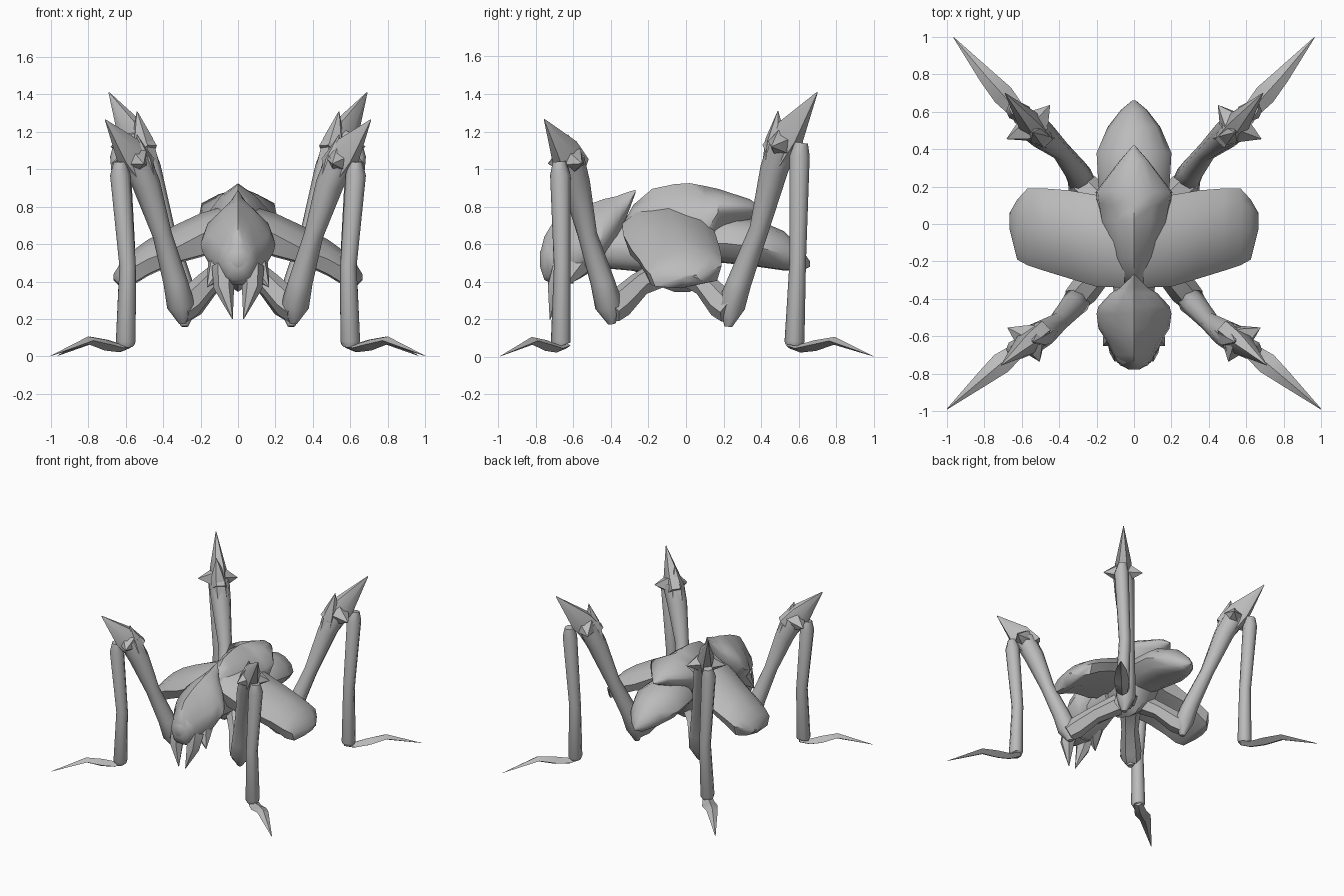
import bpy, math
from mathutils import Vector

if "Cube" in bpy.data.objects:
    bpy.data.objects.remove(bpy.data.objects["Cube"])

GREY = bpy.data.materials.new("shell grey")
GREY.diffuse_color = (0.5, 0.5, 0.5, 1)
GREY.use_nodes = True
GREY.node_tree.nodes["Principled BSDF"].inputs["Base Color"].default_value = GREY.diffuse_color


def make(name, rings, angle=50):
    """Skin a list of equal-length point rings and close both ends."""
    n = len(rings[0])
    verts = [tuple(p) for r in rings for p in r]
    faces = []
    for i in range(len(rings) - 1):
        for j in range(n):
            k = (j + 1) % n
            faces.append((i * n + j, i * n + k, (i + 1) * n + k, (i + 1) * n + j))
    faces.append(tuple(reversed(range(n))))
    faces.append(tuple(range((len(rings) - 1) * n, len(rings) * n)))
    me = bpy.data.meshes.new(name)
    me.from_pydata(verts, [], faces)
    ob = bpy.data.objects.new(name, me)
    bpy.context.collection.objects.link(ob)
    me.materials.append(GREY)
    bpy.context.view_layer.objects.active = ob
    ob.select_set(True)
    bpy.ops.object.mode_set(mode='EDIT')
    bpy.ops.mesh.select_all(action='SELECT')
    bpy.ops.mesh.normals_make_consistent(inside=False)
    bpy.ops.object.mode_set(mode='OBJECT')
    bpy.ops.object.shade_smooth_by_angle(angle=math.radians(angle))
    ob.select_set(False)
    return ob


def tube(name, pts, radii, sides=6, flat=1.0, mirror=1, angle=50):
    """Tapered limb through pts; flat scales its thickness across the sideways axis."""
    pts = [Vector((p[0] * mirror, p[1], p[2])) for p in pts]
    out = Vector((pts[-1].x, pts[-1].y, 0)).normalized()
    side = out.cross(Vector((0, 0, 1)))
    rings = []
    for i, p in enumerate(pts):
        t = (pts[min(i + 1, len(pts) - 1)] - pts[max(i - 1, 0)]).normalized()
        s = (side - t * side.dot(t)).normalized()
        u = t.cross(s)
        rings.append([p + (s * math.cos(a) + u * math.sin(a) * flat) * radii[i]
                      for a in (2 * math.pi * j / sides for j in range(sides))])
    return make(name, rings, angle)


def body(name, sections, profile, angle=50):
    """Loft along y; sections are (y, half width, bottom, top), profile is half an outline."""
    full = profile + [(-x, h) for x, h in reversed(profile[1:-1])]
    return make(name, [[(x * w, y, b + h * (t - b)) for x, h in full]
                       for y, w, b, t in sections], angle)


RIDGED = [(0, 1), (.5, .89), (.95, .70), (1, .5), (.6, .12), (0, 0)]
ROUND = [(0, 1), (.45, .92), (.85, .7), (1, .42), (.75, .15), (.4, .02), (0, 0)]
HOOD = [(0, 1), (.4, .85), (.85, .60), (1, .36), (.7, .1), (.35, .01), (0, 0)]

# Thorax, abdomen, head and neck
body("thorax", [(-.34, .05, .56, .70), (-.28, .08, .46, .81), (-.18, .115, .39, .895),
                (-.06, .16, .345, .92), (.02, .18, .345, .925), (.10, .195, .40, .91),
                (.17, .205, .64, .895), (.34, .075, .73, .84), (.42, .005, .77, .78)], RIDGED)
body("abdomen", [(.08, .15, .5, .72), (.2, .19, .5, .75), (.38, .2, .48, .73),
                 (.52, .14, .46, .67), (.61, .07, .455, .58), (.66, .01, .48, .51)], ROUND)
body("head", [(-.27, .005, .87, .89), (-.34, .075, .68, .867), (-.37, .125, .62, .855),
              (-.44, .19, .52, .84), (-.48, .2, .47, .825), (-.56, .19, .42, .80),
              (-.62, .15, .39, .775), (-.70, .11, .38, .73), (-.755, .075, .41, .64),
              (-.775, .03, .47, .56)], HOOD)
body("neck", [(-.52, .1, .48, .68), (-.2, .12, .45, .72)], ROUND)

# Rounded face plate
body("face", [(-.60, .125, .39, .66), (-.68, .118, .395, .655),
              (-.74, .09, .42, .63), (-.778, .03, .48, .56)], ROUND, 60)

# Wing covers: (x, front y, back y, front z, back z, crown z, underside z)
WING = [(.05, -.34, .15, .71, .69, .81, .58), (.2, -.335, .155, .65, .66, .765, .53),
        (.35, -.29, .18, .57, .58, .695, .49), (.48, -.25, .19, .52, .53, .625, .43),
        (.57, -.22, .19, .47, .485, .56, .375), (.625, -.19, .13, .44, .46, .505, .365),
        (.665, -.03, .06, .42, .42, .44, .405)]
for m, label in ((1, "right"), (-1, "left")):
    rings = []
    for x, f, b, zf, zb, top, low in WING:
        d = b - f
        rings.append([(m * x, f, zf), (m * x, f + d * .15, zf * .4 + top * .6),
                      (m * x, f + d * .5, top), (m * x, b - d * .15, zb * .4 + top * .6),
                      (m * x, b, zb), (m * x, b - d * .06, low + .03),
                      (m * x, f + d * .5, low), (m * x, f + d * .08, low + .01)])
    make(label + "_wing_cover", rings)

    # Mouth parts
    tube(label + "_mandible", [(.07, -.65, .48), (.075, -.69, .37), (.03, -.725, .2)],
         [.07, .055, .002], 6, mirror=m)
    tube(label + "_cheek_spike", [(.09, -.57, .50), (.12, -.61, .44), (.165, -.65, .37)],
         [.075, .05, .002], 6, mirror=m)

# Legs: joint positions for the front and rear pairs
LEGS = {
    "front": dict(hip=[(.05, -.1, .46), (.17, -.25, .385), (.27, -.36, .28), (.315, -.405, .24)],
                  thigh=[(.295, -.395, .175), (.305, -.41, .27), (.335, -.445, .40),
                         (.405, -.525, .65), (.49, -.585, .92), (.55, -.62, 1.05)],
                  inner=(.54, -.63, 1.185), outer=(.71, -.755, 1.265),
                  guards=[(.505, -.735, 1.03), (.675, -.555, 1.03)],
                  shin=[(.63, -.675, 1.04), (.63, -.67, .97), (.59, -.66, .48),
                        (.60, -.667, .08), (.60, -.66, .06)],
                  foot=[(.58, -.64, .06), (.64, -.69, .045), (.71, -.745, .06),
                        (.80, -.82, .085), (1, -.99, .003)]),
    "rear": dict(hip=[(.05, .0, .46), (.16, .10, .385), (.255, .19, .28), (.305, .235, .24)],
                 thigh=[(.285, .225, .16), (.285, .24, .27), (.31, .285, .40),
                        (.39, .39, .68), (.485, .47, 1.0), (.54, .52, 1.14)],
                 inner=(.54, .49, 1.31), outer=(.69, .70, 1.41),
                 guards=[(.45, .635, 1.12), (.68, .455, 1.12)],
                 shin=[(.63, .615, 1.14), (.63, .605, 1.07), (.59, .595, .50),
                       (.60, .578, .08), (.60, .575, .06)],
                 foot=[(.58, .555, .06), (.63, .61, .045), (.70, .69, .06),
                       (.79, .79, .085), (.965, .998, .003)]),
}
for pair, L in LEGS.items():
    knee = Vector(L["thigh"][-1])
    for m, label in ((1, "right"), (-1, "left")):
        tag = f"{pair}_{label}_"
        tube(tag + "hip", L["hip"], [.08, .065, .08, .07], 6, mirror=m)
        tube(tag + "thigh", L["thigh"], [.02, .075, .065, .052, .075, .08], 8, mirror=m)
        # Knee armour: one tall blade, one short horn and two side guards
        out = Vector(L["outer"])
        tube(tag + "knee_blade", [knee - (out - knee) * .25, knee + (out - knee) * .2, out],
             [.065, .062, .002], 6, 1.5, mirror=m)
        horn = Vector(L["inner"])
        base = Vector(L["thigh"][-2])
        tube(tag + "knee_horn", [base, base.lerp(horn, .5), horn], [.07, .06, .002],
             6, mirror=m)
        for g, side in zip(L["guards"], ("inner", "outer")):
            tube(tag + side + "_knee_guard", [knee, knee.lerp(Vector(g), .3), g],
                 [.085, .07, .002], 5, mirror=m)
        # Shin narrows in the middle and flares at the ankle
        tube(tag + "shin", L["shin"], [.035, .054, .044, .053, .045], 8, mirror=m)
        tube(tag + "foot", L["foot"], [.033, .045, .058, .042, .002], 4, .5, mirror=m)
